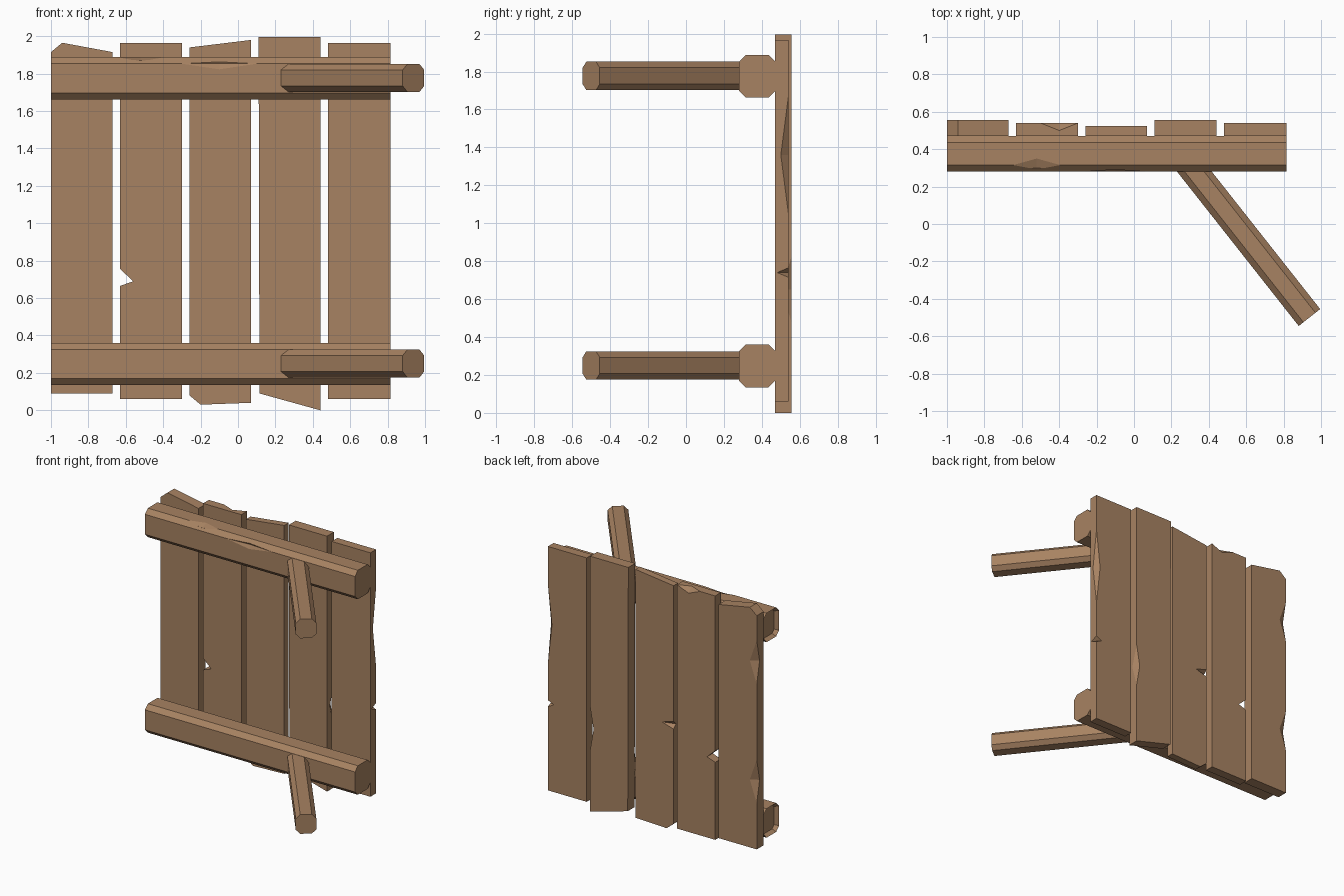
import bpy, bmesh, math
from mathutils import Vector, Matrix

if "Cube" in bpy.data.objects:
    bpy.data.objects.remove(bpy.data.objects["Cube"])

wood = bpy.data.materials.new("weathered_wood")
wood.diffuse_color = (0.39, 0.225, 0.122, 1)
wood.use_nodes = True
wood.node_tree.nodes["Principled BSDF"].inputs["Base Color"].default_value = wood.diffuse_color

def make_object(name, bm):
    bmesh.ops.recalc_face_normals(bm, faces=bm.faces)
    mesh = bpy.data.meshes.new(name)
    bm.to_mesh(mesh)
    bm.free()
    ob = bpy.data.objects.new(name, mesh)
    mesh.materials.append(wood)
    bpy.context.collection.objects.link(ob)
    return ob

def prism(name, profile, offset):
    """Extrude a closed 3D profile along an offset."""
    bm = bmesh.new()
    face = bm.faces.new([bm.verts.new(p) for p in profile])
    ext = bmesh.ops.extrude_face_region(bm, geom=[face], use_keep_orig=True)
    bmesh.ops.translate(bm, vec=offset, verts=[v for v in ext["geom"] if isinstance(v, bmesh.types.BMVert)])
    return make_object(name, bm)

def chip(ob, centre, size):
    """Cut a diamond-shaped splinter out of an edge."""
    c, (sx, sy, sz) = Vector(centre), size
    bm = bmesh.new()
    for v in ((sx, 0, 0), (-sx, 0, 0), (0, sy, 0), (0, -sy, 0), (0, 0, sz), (0, 0, -sz)):
        bm.verts.new(c + Vector(v))
    bmesh.ops.convex_hull(bm, input=bm.verts)
    cutter = make_object("splinter_cutter", bm)
    cutter.hide_render = True
    mod = ob.modifiers.new("chip", 'BOOLEAN')
    mod.object, mod.operation, mod.solver = cutter, 'DIFFERENCE', 'EXACT'
    bpy.context.view_layer.objects.active = ob
    bpy.ops.object.modifier_apply(modifier=mod.name)
    bpy.data.objects.remove(cutter)

def octagon(w, h, c):
    a, b = w / 2, h / 2
    return [(-a + c, -b), (a - c, -b), (a, -b + c), (a, b - c),
            (a - c, b), (-a + c, b), (-a, b - c), (-a, -b + c)]

# Planks: outline in x/z and back depth
front = 0.47
planks = [
    (0.555, [(-1, 0.09), (-0.67, 0.09), (-0.67, 1.915), (-0.94, 1.965), (-1, 1.915)]),
    (0.54, [(-0.63, 0.06), (-0.30, 0.06), (-0.30, 1.965), (-0.63, 1.965),
            (-0.63, 0.755), (-0.56, 0.69), (-0.63, 0.665)]),
    (0.525, [(-0.26, 0.08), (-0.20, 0.03), (0.07, 0.04), (0.07, 1.98), (-0.26, 1.94)]),
    (0.555, [(0.115, 0.09), (0.44, 0.0), (0.44, 1.995), (0.11, 1.995)]),
    (0.54, [(0.48, 0.06), (0.815, 0.06), (0.815, 1.965), (0.48, 1.965)]),
]
boards = [prism(f"plank_{i + 1}", [(x, front, z) for x, z in pts], Vector((0, back - front, 0)))
          for i, (back, pts) in enumerate(planks)]

# Splintered plank edges
for i, centre, size in [
    (0, (-1, 0.555, 1.55), (0.06, 0.035, 0.17)),
    (0, (-1, 0.555, 0.62), (0.06, 0.035, 0.17)),
    (1, (-0.40, 0.54, 1.965), (0.10, 0.04, 0.04)),
    (2, (-0.26, 0.525, 0.85), (0.10, 0.03, 0.03)),
    (3, (0.44, 0.555, 0.65), (0.03, 0.05, 0.17)),
    (4, (0.815, 0.54, 1.36), (0.035, 0.04, 0.31)),
    (4, (0.815, 0.54, 0.74), (0.05, 0.06, 0.025)),
]:
    chip(boards[i], centre, size)

# Two chamfered rails, each with an angled support post
direction = Vector((0.619, -0.785, 0))
side = Vector((0.785, 0.619, 0))
up = Vector((0, 0, 1))
tip = Vector((0.938, -0.50, 0))
for level, z in (("lower", 0.248), ("upper", 1.775)):
    rail = prism(f"{level}_rail", [(-1, 0.375 + y, z + h) for y, h in octagon(0.19, 0.226, 0.035)],
                 Vector((1.815, 0, 0)))
    # shallow hollow in the left end
    bm = bmesh.new()
    bm.from_mesh(rail.data)
    end = [f for f in bm.faces if f.normal.x < -0.9]
    bmesh.ops.inset_region(bm, faces=end, thickness=0.02)
    bmesh.ops.translate(bm, vec=(0.03, 0, 0), verts=end[0].verts)
    bm.to_mesh(rail.data)
    bm.free()
    if level == "upper":
        chip(rail, (-0.52, 0.30, z + 0.113), (0.18, 0.05, 0.02))
        chip(rail, (-0.10, 0.28, z + 0.078), (0.20, 0.015, 0.03))
    prism(f"{level}_post", [tip + side * s + up * (z - 0.248 + 0.25 + h) for s, h in octagon(0.146, 0.15, 0.032)],
          direction * -1.06)
